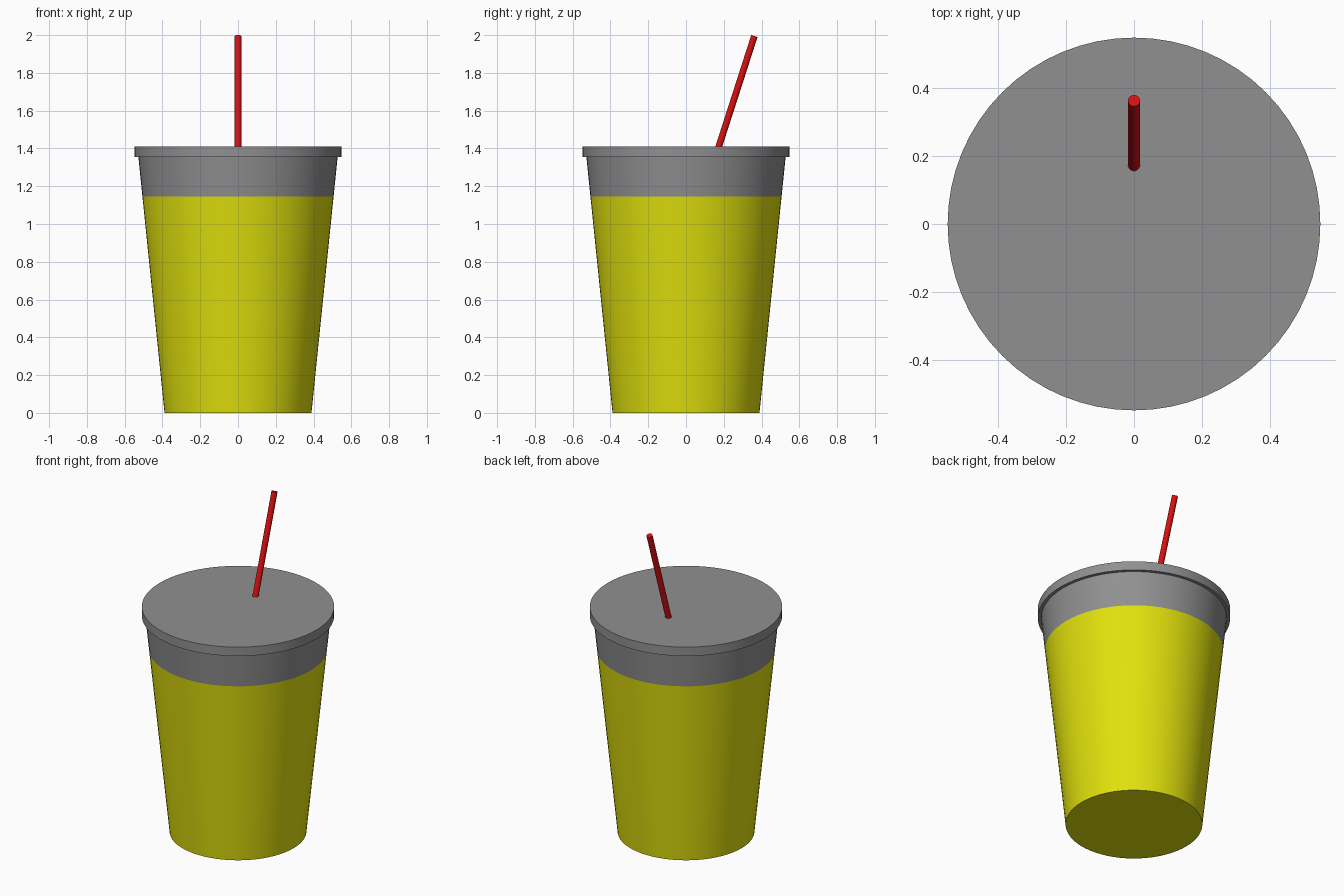
import bpy, bmesh, math
from mathutils import Vector

if "Cube" in bpy.data.objects:
    bpy.data.objects.remove(bpy.data.objects["Cube"])

SIDES = 64


def material(name, rgb):
    m = bpy.data.materials.new(name)
    m.diffuse_color = (*rgb, 1.0)
    m.use_nodes = True
    m.node_tree.nodes["Principled BSDF"].inputs["Base Color"].default_value = m.diffuse_color
    return m


yellow = material("yellow", (0.75, 0.75, 0.004))
grey = material("grey", (0.28, 0.28, 0.285))
red = material("red", (0.70, 0.005, 0.006))


def lathe(name, profile, mats, sides=SIDES):
    """Closed solid of revolution about z from (radius, height) points, bottom to top."""
    bm = bmesh.new()
    rings = []
    for r, z in profile:
        rings.append([bm.verts.new((r * math.cos(2 * math.pi * i / sides),
                                    r * math.sin(2 * math.pi * i / sides), z))
                      for i in range(sides)])
    for lo, hi in zip(rings, rings[1:]):
        for i in range(sides):
            j = (i + 1) % sides
            bm.faces.new((lo[i], lo[j], hi[j], hi[i]))
    bm.faces.new(rings[0][::-1])
    bm.faces.new(rings[-1])
    mesh = bpy.data.meshes.new(name)
    bm.to_mesh(mesh)
    bm.free()
    for m in mats:
        mesh.materials.append(m)
    obj = bpy.data.objects.new(name, mesh)
    bpy.context.collection.objects.link(obj)
    bpy.ops.object.select_all(action='DESELECT')
    obj.select_set(True)
    bpy.context.view_layer.objects.active = obj
    bpy.ops.object.shade_smooth_by_angle(angle=math.radians(30))
    return obj


# Tapered cup: yellow body with a grey band at the top
BAND_Z, CUP_TOP = 1.146, 1.37
R0, R1 = 0.389, 0.529
r_band = R0 + (R1 - R0) * BAND_Z / CUP_TOP
cup = lathe("cup", [(R0, 0), (r_band, BAND_Z), (R1, CUP_TOP)], [yellow, grey])
for p in cup.data.polygons:
    p.material_index = 1 if p.center.z > BAND_Z else 0

# Flat lid overhanging the cup
lathe("lid", [(0.547, 1.355), (0.547, 1.411)], [grey])

# Straw leaning back through the lid
top, entry = Vector((0, 0.362, 1.995)), Vector((0, 0.174, 1.411))
axis = (top - entry).normalized()
base = entry - axis * 0.03
straw = lathe("straw", [(0.0175, 0), (0.0175, (top - base).length)], [red], 24)
straw.location = base
straw.rotation_euler = axis.to_track_quat('Z', 'Y').to_euler()
